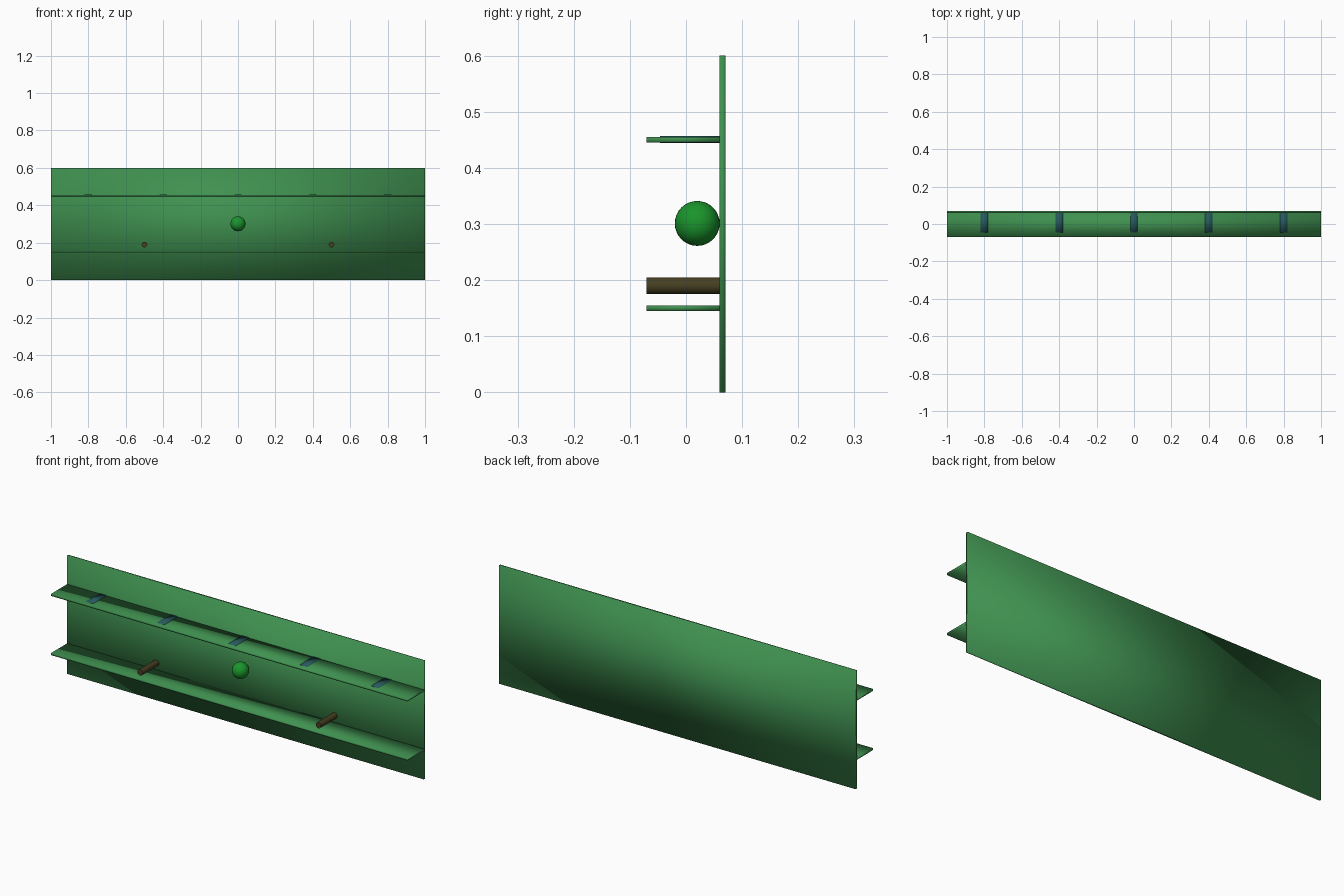
import bpy
from math import pi

if "Cube" in bpy.data.objects:
    bpy.data.objects.remove(bpy.data.objects["Cube"])


def material(name, rgb):
    m = bpy.data.materials.new(name)
    m.diffuse_color = (*rgb, 1)
    m.use_nodes = True
    m.node_tree.nodes["Principled BSDF"].inputs["Base Color"].default_value = m.diffuse_color
    return m


GREEN = material("green", (0.05, 0.28, 0.08))
BRIGHT = material("bright_green", (0.01, 0.30, 0.025))
BLUE = material("blue", (0.02, 0.10, 0.11))
BROWN = material("brown", (0.06, 0.05, 0.015))


def finish(name, mat):
    ob = bpy.context.object
    ob.name = name
    ob.data.materials.append(mat)
    return ob


def box(name, mat, x, y, z):
    """Box from (min, max) pairs, softly shaded across its edges."""
    bpy.ops.mesh.primitive_cube_add(size=1, location=[(a + b) / 2 for a, b in (x, y, z)])
    ob = finish(name, mat)
    ob.scale = [b - a for a, b in (x, y, z)]
    bpy.ops.object.transform_apply(location=False, rotation=False, scale=True)
    bpy.ops.object.shade_smooth()


# Back panel
box("back_panel", GREEN, (-1, 1), (0.06, 0.07), (0, 0.6))

# Two full-length shelves
for name, z in (("lower_shelf", 0.15), ("upper_shelf", 0.45)):
    box(name, GREEN, (-1, 1), (-0.07, 0.06), (z - 0.005, z + 0.005))

# Thin bands across the upper shelf
for i in range(5):
    x = -0.8 + 0.4 * i
    box(f"shelf_band_{i + 1}", BLUE, (x - 0.02, x + 0.02), (-0.046, 0.06), (0.444, 0.457))

# Round pegs above the lower shelf
for side, x in (("left", -0.5), ("right", 0.5)):
    bpy.ops.mesh.primitive_cylinder_add(vertices=32, radius=0.015, depth=0.13,
                                        location=(x, -0.005, 0.19), rotation=(pi / 2, 0, 0))
    finish(f"peg_{side}", BROWN)
    bpy.ops.object.shade_smooth_by_angle()

# Central knob
bpy.ops.mesh.primitive_uv_sphere_add(segments=32, ring_count=16, radius=0.04,
                                     location=(0, 0.02, 0.301))
finish("knob", BRIGHT)
bpy.ops.object.shade_smooth()
